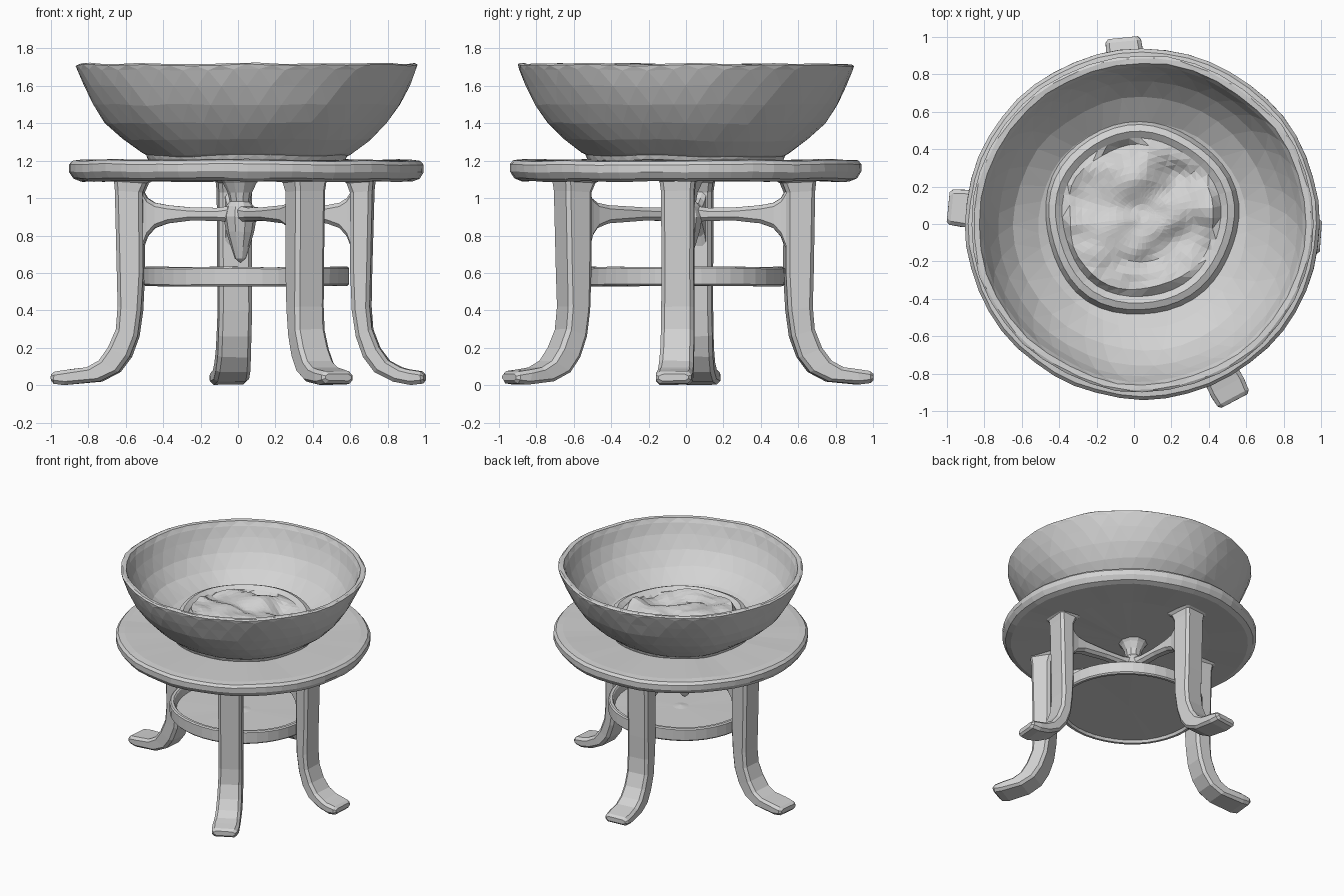
import bpy, bmesh, math
from mathutils import Vector, noise

if "Cube" in bpy.data.objects:
    bpy.data.objects.remove(bpy.data.objects["Cube"])

C = Vector((0.045, 0.0, 0.0))          # common axis of bowl, top and tray
HUB = Vector((0.008, 0.0, 0.0))        # axis of the pendant and rails
stone = bpy.data.materials.new("light grey clay")
stone.diffuse_color = (0.65, 0.65, 0.65, 1)
stone.use_nodes = True
stone.node_tree.nodes["Principled BSDF"].inputs["Base Color"].default_value = stone.diffuse_color


def finish(name, bm, wobble=0.0, freq=3.0, tri=False):
    for v in bm.verts:
        if wobble:
            v.co += noise.noise_vector(v.co * freq) * wobble
    bmesh.ops.recalc_face_normals(bm, faces=bm.faces)
    if tri:
        bmesh.ops.triangulate(bm, faces=bm.faces)
    me = bpy.data.meshes.new(name)
    bm.to_mesh(me)
    bm.free()
    me.materials.append(stone)
    ob = bpy.data.objects.new(name, me)
    bpy.context.collection.objects.link(ob)
    return ob


def lathe(name, profile, n=40, stagger=0.0, axis=C, sy=1.0, **kw):
    """Surface of revolution; radius 0 makes a single pole vertex."""
    bm = bmesh.new()
    rings = []
    for i, (r, z) in enumerate(profile):
        if r == 0:
            rings.append([bm.verts.new(axis + Vector((0, 0, z)))])
        else:
            off = stagger * (i % 2)
            rings.append([bm.verts.new(axis + Vector((r * math.cos((k + off) * math.tau / n),
                          sy * r * math.sin((k + off) * math.tau / n), z))) for k in range(n)])
    for a, b in zip(rings, rings[1:]):
        for k in range(n):
            j = (k + 1) % n
            if len(a) == 1:
                bm.faces.new((a[0], b[k], b[j]))
            elif len(b) == 1:
                bm.faces.new((a[k], b[0], a[j]))
            else:
                bm.faces.new((a[k], b[k], b[j], a[j]))
    return finish(name, bm, **kw)


def loft(name, sections, start, angle, **kw):
    """Sections (r1, z1, r2, z2, width) joined by chamfered rectangles, turned to angle."""
    bm = bmesh.new()
    d = Vector((math.cos(angle), math.sin(angle), 0))
    t = Vector((-d.y, d.x, 0))
    rings = []
    for r1, z1, r2, z2, w in sections:
        p, q = start + d * r1 + Vector((0, 0, z1)), start + d * r2 + Vector((0, 0, z2))
        c = min(0.02 / max((q - p).length, 0.01), 0.3)
        h, g = w / 2, w / 2 - 0.02
        ring = [p.lerp(q, s) + t * u for s, u in
                ((0, -g), (0, g), (c, h), (1 - c, h), (1, g), (1, -g), (1 - c, -h), (c, -h))]
        rings.append([bm.verts.new(v) for v in ring])
    for a, b in zip(rings, rings[1:]):
        for k in range(8):
            j = (k + 1) % 8
            bm.faces.new((a[k], a[j], b[j], b[k]))
    bm.faces.new(rings[-1])
    return finish(name, bm, **kw)


# bowl: thick walled, standing on the top, its floor hidden by the food
lathe("bowl", [(.53, 1.20), (.54, 1.225), (.56, 1.235), (.66, 1.31), (.75, 1.40),
               (.82, 1.50), (.87, 1.60), (.905, 1.685), (.913, 1.71), (.90, 1.718), (.872, 1.715),
               (.855, 1.68), (.825, 1.60), (.77, 1.50), (.685, 1.40), (.56, 1.31), (.47, 1.28)],
      n=40, stagger=0.5, sy=0.985, wobble=0.012, freq=3.5, tri=True)

# round table top with a soft, slightly uneven edge
lathe("table_top", [(.52, 1.20), (.88, 1.205), (.93, 1.20), (.948, 1.18), (.948, 1.14),
                    (.925, 1.105), (.885, 1.09), (.6, 1.10), (0, 1.10)],
      n=48, sy=0.99, wobble=0.008, freq=4)

# shallow tray held between the legs
lathe("lower_tray", [(0, .585), (.06, .575), (.50, .57), (.512, .625), (.52, .633), (.54, .633),
                     (.55, .625), (.55, .54), (.54, .53), (.52, .53), (.51, .55), (0, .555)],
      n=40, sy=0.96, wobble=0.006, freq=3)

# hanging pendant under the table top
lathe("pendant", [(.115, 1.11), (.09, 1.08), (.065, 1.03), (.055, .98), (.075, .955),
                  (.09, .90), (.075, .82), (.05, .74), (.03, .68), (0, .655)],
      n=10, axis=HUB, wobble=0.006)

# food in the bowl: raised ring around a crumpled middle
bm = bmesh.new()
N, R = 44, 15
mid = Vector((0.035, 0.035, 0))
rings = []
for i in range(1, R + 1):
    ring = []
    for k in range(N):
        a = k * math.tau / N
        s = i / R
        r = 0.53 * s * (1 + 0.015 * math.sin(3 * a + 1) + 0.012 * math.sin(5 * a))
        p = mid + Vector((math.cos(a) * r, math.sin(a) * r, 0))
        if i == R:
            z = 1.27
        elif i == R - 1:
            z = 1.345
        elif i == R - 2:
            z = 1.36
        elif i == R - 3:
            z = 1.335
        else:
            q = Vector((p.x * 3.6, p.y * 5.0, 2.3))
            z = 1.345 + 0.085 * noise.noise(q) + 0.025 * noise.noise(q * 2.1)
            p += noise.noise_vector(q) * 0.02
        ring.append(bm.verts.new((p.x, p.y, z)))
    rings.append(ring)
top = bm.verts.new(mid + Vector((0, 0, 1.345)))
for k in range(N):
    j = (k + 1) % N
    bm.faces.new((top, rings[0][k], rings[0][j]))
    for a, b in zip(rings, rings[1:]):
        bm.faces.new((a[k], b[k], b[j], a[j]))
finish("crumpled_food", bm, tri=True)

# four legs with outturned feet, each with a flared rail to the centre
for side, deg, inner, outer, foot in (("left", 175, .55, .70, 1.043), ("back", 96, .53, .69, 1.0),
                                      ("right", -4, .56, .68, .955), ("front", -62.5, .605, .76, 1.065)):
    ang = math.radians(deg)
    loft(side + "_leg", [
        (inner - .06, 1.105, outer + .03, 1.105, .23),
        (inner - .02, 1.08, outer + .005, 1.09, .19),
        (inner, 1.03, outer, 1.04, .178),
        (inner, .60, outer - .01, .60, .175),
        (inner + .01, .40, outer - .015, .42, .175),
        (inner + .03, .26, outer - .005, .30, .178),
        (inner + .07, .15, outer + .035, .20, .18),
        (inner + .13, .07, outer + .085, .13, .185),
        (inner + .23, .02, outer + .15, .095, .19),
        (foot - .07, .003, foot - .09, .085, .20),
        (foot - .015, .01, foot - .02, .075, .19),
        (foot, .025, foot, .06, .16)], C, ang, wobble=0.004, freq=5)
    # rail runs from the hub to the inner face of its leg
    d = C + Vector((math.cos(ang), math.sin(ang), 0)) * inner - HUB
    m = d.length
    loft(side + "_rail", [
        (0, .87, 0, .965, .11),
        (.12, .878, .12, .948, .085),
        (.26, .88, .26, .95, .08),
        (m - .13, .865, m - .13, .962, .085),
        (m - .06, .84, m - .06, .975, .09),
        (m - .02, .795, m - .02, 1.00, .105),
        (m + .005, .73, m + .005, 1.04, .12),
        (m + .03, .71, m + .03, 1.06, .12)], HUB, math.atan2(d.y, d.x))
